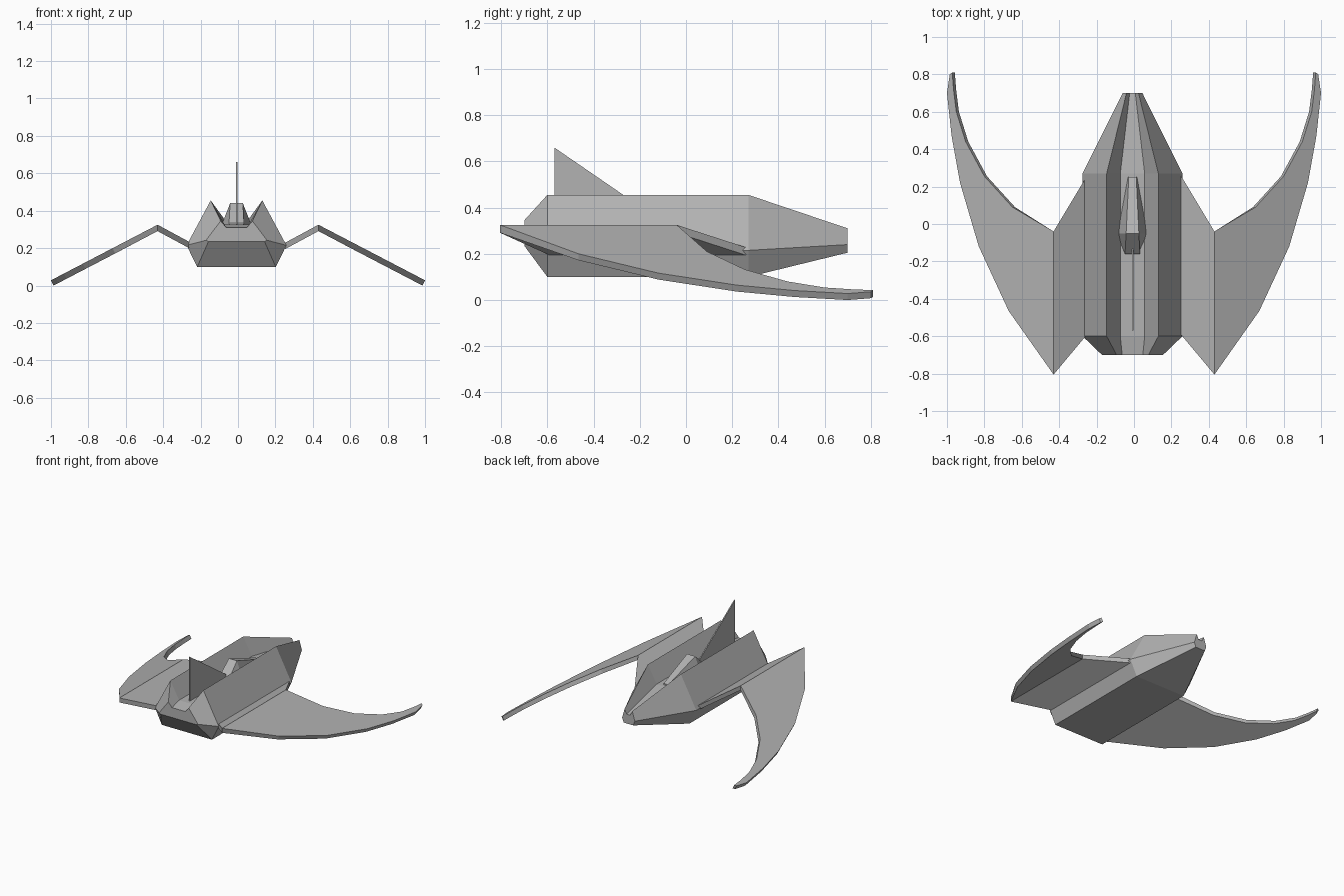
import bpy, bmesh
from mathutils import Vector

cube = bpy.data.objects.get("Cube")
if cube:
    bpy.data.objects.remove(cube)

GREY = (0.45, 0.45, 0.45, 1)
grey = bpy.data.materials.new("plain grey")
grey.diffuse_color = GREY
grey.use_nodes = True
grey.node_tree.nodes["Principled BSDF"].inputs["Base Color"].default_value = GREY


def loft(name, rings, offset=0.0):
    """Bridge equal-length rings of points and cap both ends."""
    bm = bmesh.new()
    loops = [[bm.verts.new((x + offset, y, z)) for x, y, z in ring] for ring in rings]
    n = len(loops[0])
    for a, b in zip(loops, loops[1:]):
        for i in range(n):
            j = (i + 1) % n
            bm.faces.new((a[i], a[j], b[j], b[i]))
    bm.faces.new(loops[0][::-1])
    bm.faces.new(loops[-1])
    bmesh.ops.recalc_face_normals(bm, faces=bm.faces)
    mesh = bpy.data.meshes.new(name)
    bm.to_mesh(mesh)
    bm.free()
    mesh.materials.append(grey)
    obj = bpy.data.objects.new(name, mesh)
    bpy.context.collection.objects.link(obj)
    return obj


def mirrored_ring(y, half):
    """Full section from its right half, listed bottom to top."""
    return [(x, y, z) for x, z in half] + [(-x, y, z) for x, z in reversed(half)]


MIDLINE = -0.008

# Hull: bottom edge, side edge, ridge, channel floor at each station
body = [(0.21, 0.1), (0.267, 0.215), (0.138, 0.455), (0.065, 0.325)]
loft("hull", [
    mirrored_ring(-0.7, [(0.15, 0.235), (0.163, 0.242), (0.085, 0.345), (0.055, 0.31)]),
    mirrored_ring(-0.6, body),
    mirrored_ring(0.27, body),
    mirrored_ring(0.7, [(0.04, 0.205), (0.053, 0.24), (0.032, 0.31), (0.015, 0.275)]),
], MIDLINE)

# Canopy in the channel between the ridges
loft("canopy", [
    mirrored_ring(-0.16, [(0.035, 0.31), (0.04, 0.335)]),
    mirrored_ring(-0.05, [(0.085, 0.31), (0.034, 0.44)]),
    mirrored_ring(0.25, [(0.03, 0.31), (0.02, 0.335)]),
], MIDLINE)

# Upright fin
fin_side = [(-0.57, 0.31), (-0.57, 0.66), (-0.06, 0.31)]
loft("tail_fin", [[(x, y, z) for y, z in fin_side] for x in (-0.004, 0.004)], MIDLINE)

# Wings: leading and trailing outline points from root to tip
lead = [(0.25, -0.59), (0.43, -0.805), (0.67, -0.465), (0.83, -0.12), (0.93, 0.22),
        (0.975, 0.47), (1.0, 0.7), (0.985, 0.8)]
trail = [(0.25, 0.26), (0.43, -0.04), (0.65, 0.09), (0.8, 0.255), (0.9, 0.44),
         (0.95, 0.6), (0.965, 0.72), (0.972, 0.81)]


def wing_top(x):
    return 0.325 - (0.54 * (0.43 - x) if x < 0.43 else 0.521 * (x - 0.43))


def wing_ring(front, back, side):
    x = front[0]
    # The underside is offset square to the panel
    shift = Vector((0, 0, -0.034)) if x < 0.5 else Vector((-0.014, 0, -0.028))
    top = [Vector((p[0], p[1], wing_top(p[0]))) for p in (front, back)]
    ring = top + [p + shift for p in reversed(top)]
    return [(side * p.x, p.y, p.z) for p in ring]


for side, label in ((1, "left"), (-1, "right")):
    loft(label + "_wing", [wing_ring(f, b, side) for f, b in zip(lead, trail)])
